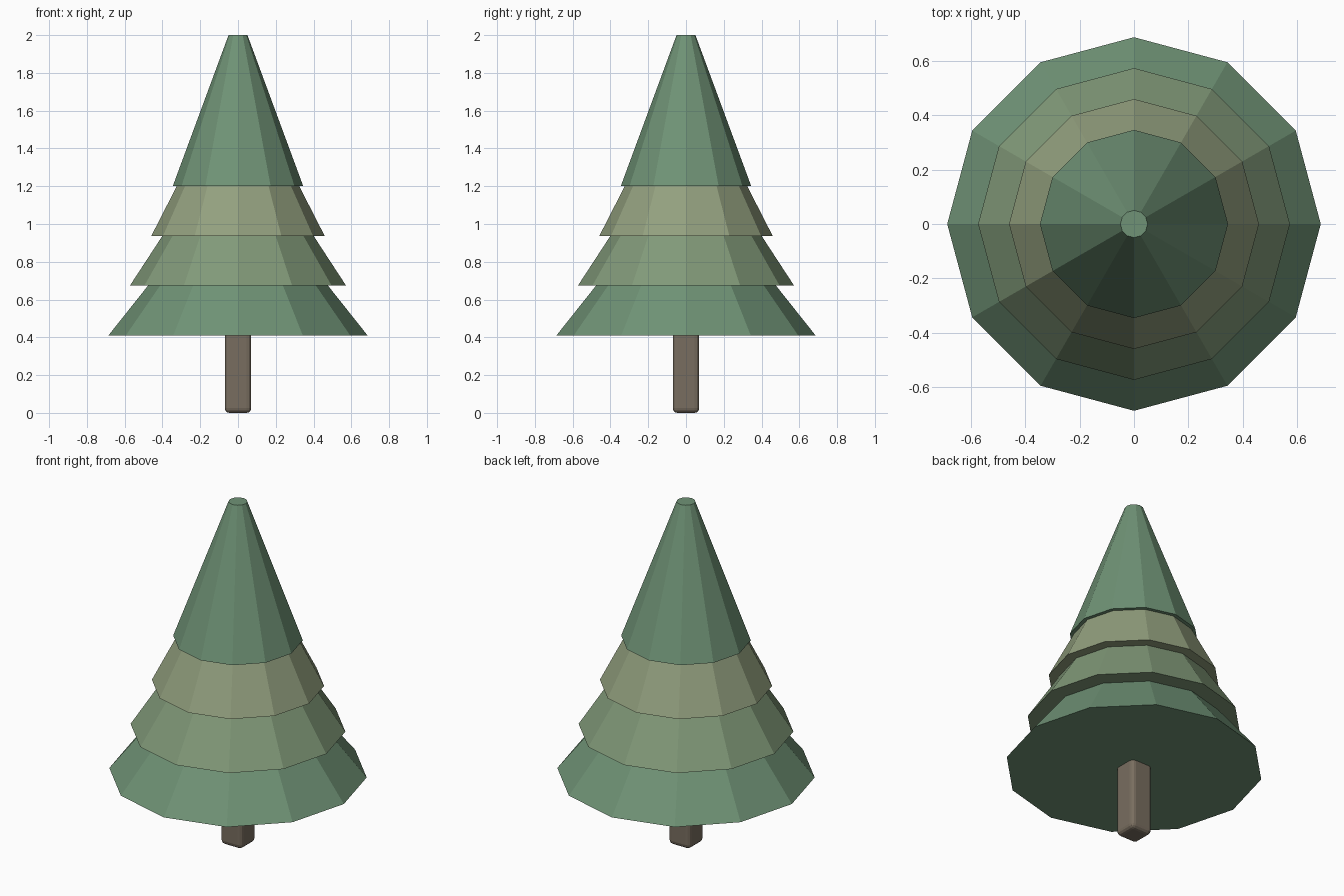
import bpy

if "Cube" in bpy.data.objects:
    bpy.data.objects.remove(bpy.data.objects["Cube"])


def colour(name, rgb):
    m = bpy.data.materials.new(name)
    m.diffuse_color = (*rgb, 1)
    m.use_nodes = True
    m.node_tree.nodes["Principled BSDF"].inputs["Base Color"].default_value = m.diffuse_color
    return m


green = colour("pine_green", (0.16, 0.29, 0.18))
sage = colour("sage_green", (0.22, 0.32, 0.19))
olive = colour("olive_green", (0.29, 0.35, 0.21))
bark = colour("bark", (0.19, 0.155, 0.115))

# Foliage: four overlapping 12-sided cones of equal height, each with a blunt tip
HEIGHT, TIP = 0.8, 0.05
names = ["foliage_bottom", "foliage_lower", "foliage_upper", "foliage_top"]
for i, (name, mat) in enumerate(zip(names, [green, sage, olive, green])):
    base = 0.41 + i * (1.2 - 0.41) / 3
    bpy.ops.mesh.primitive_cone_add(
        vertices=12, radius1=0.686 - i * 0.1135, radius2=TIP, depth=HEIGHT,
        location=(0, 0, base + HEIGHT / 2))
    tier = bpy.context.object
    tier.name = name
    tier.data.materials.append(mat)

# Trunk: square post with rounded edges, running up into the foliage
TRUNK = 0.5
bpy.ops.mesh.primitive_cube_add(size=1, location=(0, 0, TRUNK / 2))
trunk = bpy.context.object
trunk.name = "trunk"
trunk.scale = (0.14, 0.14, TRUNK)
bpy.ops.object.transform_apply(location=False, rotation=False, scale=True)
bevel = trunk.modifiers.new("rounded_edges", 'BEVEL')
bevel.width = 0.025
bevel.segments = 3
trunk.data.materials.append(bark)
